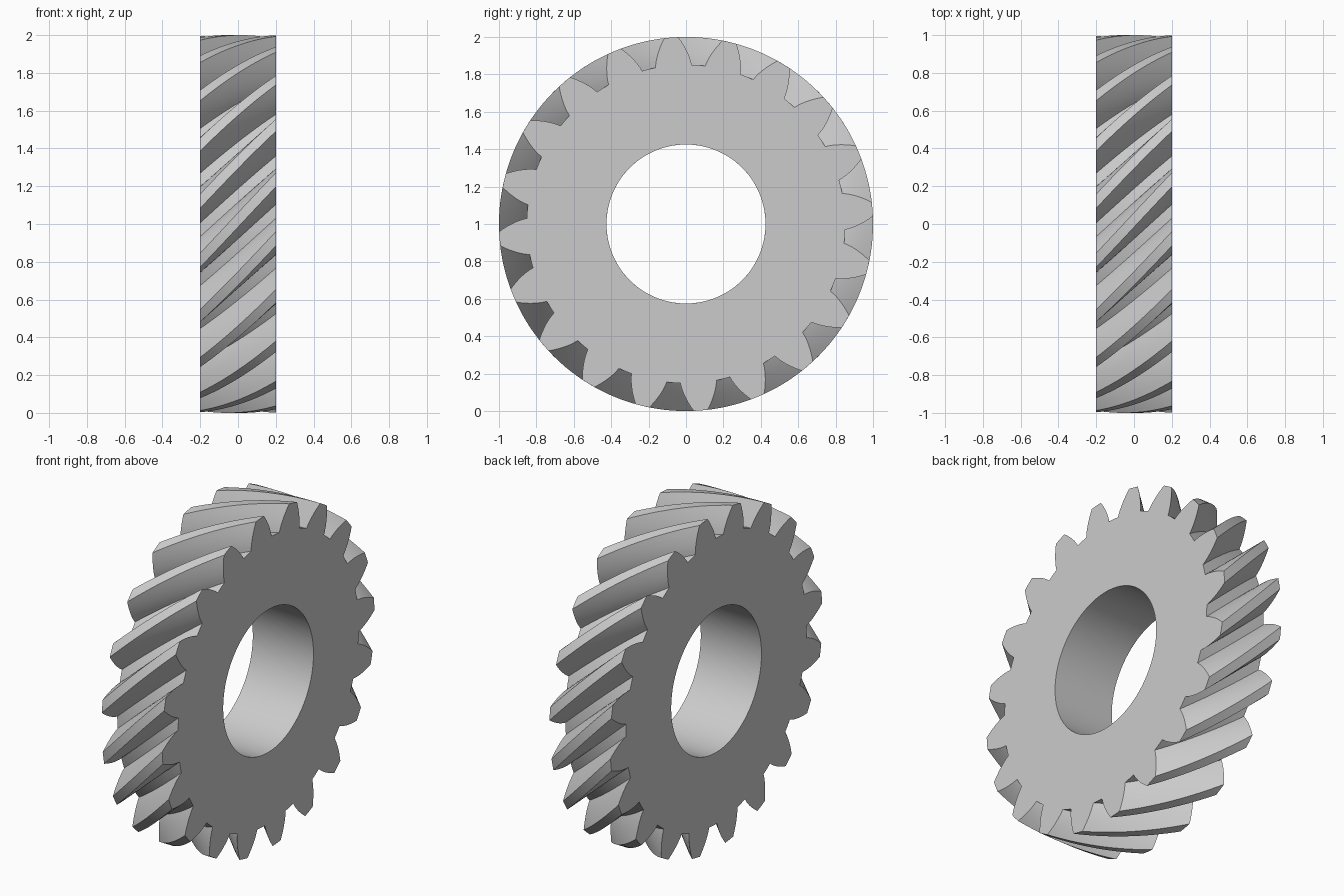
import bpy
import bmesh
import math

cube = bpy.data.objects.get("Cube")
if cube:
    bpy.data.objects.remove(cube, do_unlink=True)

# Gear proportions
TEETH = 20
HALF_WIDTH = 0.2
TIP, BORE = 1.0, 0.425
HELIX = math.radians(45)
MODULE = TIP / (TEETH / (2 * math.cos(HELIX)) + 1)
PITCH_R = TIP - MODULE
ROOT = PITCH_R - 1.25 * MODULE
PRESSURE = math.atan(math.tan(math.radians(20)) / math.cos(HELIX))
BASE_R = PITCH_R * math.cos(PRESSURE)
TWIST = 2 * HALF_WIDTH * math.tan(HELIX) / PITCH_R
STEP = math.tau / TEETH
SLICES, FLANK = 20, 7


def involute(angle):
    return math.tan(angle) - angle


def half_tooth(radius):
    """Half the angular thickness of a tooth at the given radius."""
    return STEP / 4 + involute(PRESSURE) - involute(math.acos(BASE_R / radius))


def tooth_profile():
    """(angle, radius) points of one tooth and the gap that follows it."""
    radii = [ROOT + (TIP - ROOT) * i / FLANK for i in range(FLANK + 1)]
    rise = [(-half_tooth(r), r) for r in radii]
    fall = [(-a, r) for a, r in reversed(rise)]
    return rise + [(0, TIP)] + fall + [(STEP / 2, ROOT)]


profile = [(a + (k - 0.25) * STEP, r)
           for k in range(TEETH) for a, r in tooth_profile()]
count = len(profile)

# Sweep the toothed outline and the bore along the helix
bm = bmesh.new()


def ring(x, bore):
    turn = TWIST * (x - HALF_WIDTH) / (2 * HALF_WIDTH)
    verts = []
    for a, r in profile:
        r = BORE if bore else r
        verts.append(bm.verts.new((x, r * math.sin(a + turn),
                                   TIP + r * math.cos(a + turn))))
    return verts


def bridge(a, b):
    for i in range(count):
        j = (i + 1) % count
        bm.faces.new((a[i], a[j], b[j], b[i]))


xs = [HALF_WIDTH * (2 * i / SLICES - 1) for i in range(SLICES + 1)]
outer = [ring(x, False) for x in xs]
inner = [ring(x, True) for x in xs]
for i in range(SLICES):
    bridge(outer[i], outer[i + 1])
    bridge(inner[i + 1], inner[i])

# Flat end faces
bridge(inner[0], outer[0])
bridge(outer[-1], inner[-1])
bmesh.ops.recalc_face_normals(bm, faces=bm.faces)

mesh = bpy.data.meshes.new("helical_gear")
bm.to_mesh(mesh)
bm.free()
gear = bpy.data.objects.new("helical_gear", mesh)
bpy.context.collection.objects.link(gear)

# Plain grey metal
grey = bpy.data.materials.new("light_grey")
grey.use_nodes = True
colour = (0.6, 0.6, 0.6, 1)
grey.diffuse_color = colour
grey.node_tree.nodes["Principled BSDF"].inputs["Base Color"].default_value = colour
mesh.materials.append(grey)

bpy.context.view_layer.objects.active = gear
gear.select_set(True)
bpy.ops.object.shade_smooth_by_angle(angle=math.radians(25))
